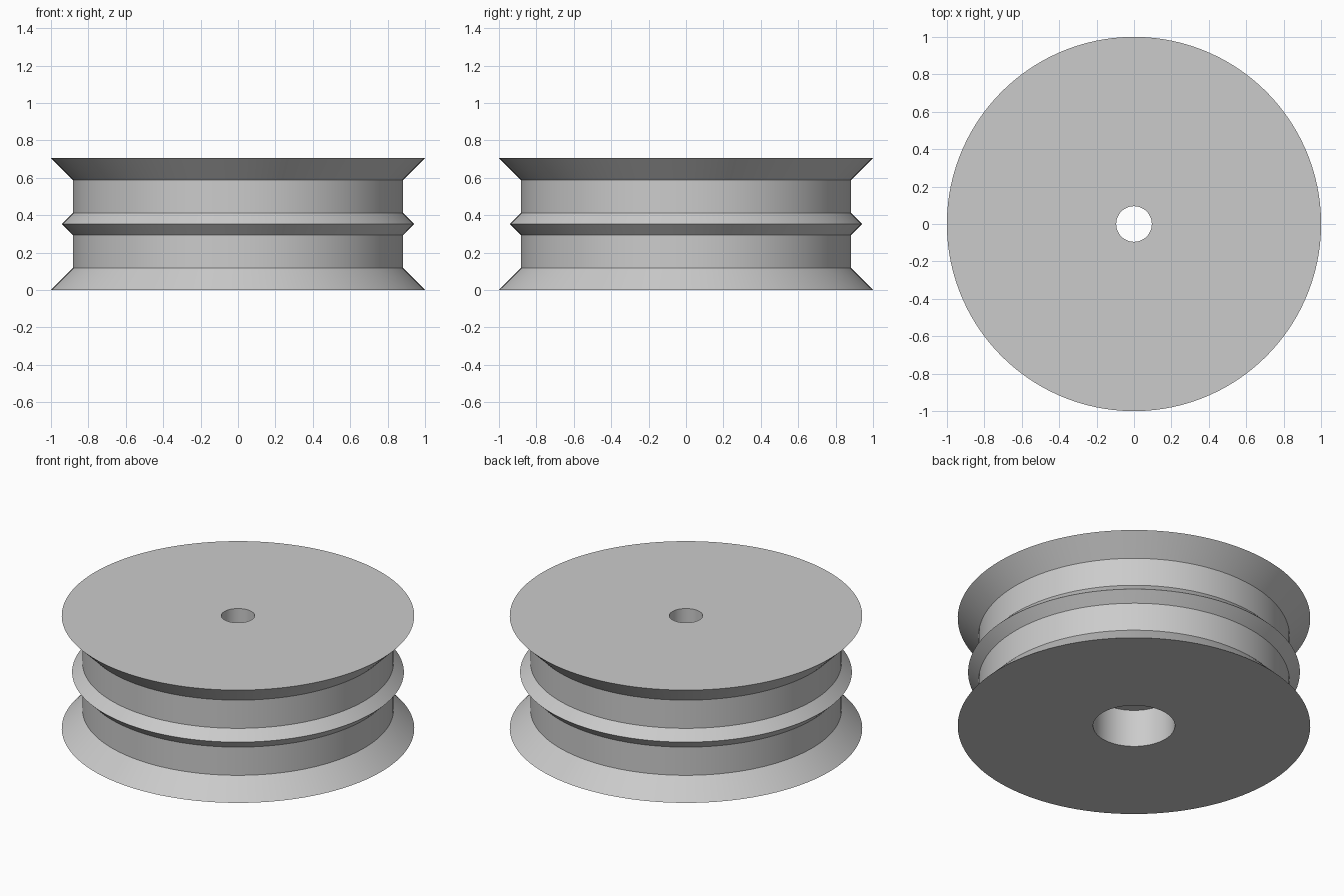
import bpy
import bmesh
import math

cube = bpy.data.objects.get("Cube")
if cube:
    bpy.data.objects.remove(cube, do_unlink=True)

SEGMENTS = 120
UNIT = 1 / 17          # the rim radius is 17 design units
HEIGHT = 12 * UNIT

grey = bpy.data.materials.new("plain_grey")
grey.use_nodes = True
colour = (0.6, 0.6, 0.6, 1)
grey.diffuse_color = colour
grey.node_tree.nodes["Principled BSDF"].inputs["Base Color"].default_value = colour


def lathe(name, profile):
    """Revolve a closed (radius, z) outline around the z axis."""
    bm = bmesh.new()
    verts = [bm.verts.new((r, 0, z)) for r, z in profile]
    edges = [bm.edges.new((a, b)) for a, b in zip(verts, verts[1:] + verts[:1])]
    bmesh.ops.spin(bm, geom=verts + edges, cent=(0, 0, 0), axis=(0, 0, 1),
                   angle=math.tau, steps=SEGMENTS, use_merge=True)
    bmesh.ops.remove_doubles(bm, verts=bm.verts, dist=1e-5)
    bmesh.ops.recalc_face_normals(bm, faces=bm.faces)
    mesh = bpy.data.meshes.new(name)
    bm.to_mesh(mesh)
    bm.free()
    mesh.materials.append(grey)
    obj = bpy.data.objects.new(name, mesh)
    bpy.context.collection.objects.link(obj)
    bpy.ops.object.select_all(action="DESELECT")
    obj.select_set(True)
    bpy.context.view_layer.objects.active = obj
    bpy.ops.object.shade_smooth_by_angle(angle=math.radians(30))
    return obj


# Outer outline: flared rim, groove floor and middle ridge, mirrored upward
lower = [(17 * UNIT, 0), (15 * UNIT, 2 * UNIT), (15 * UNIT, 5 * UNIT)]
ridge = [(16 * UNIT, 6 * UNIT)]
upper = [(r, HEIGHT - z) for r, z in reversed(lower)]

# Axle hole opening into a wider bearing recess underneath
axle_radius, recess_radius, recess_depth = 0.095, 0.232, 4 * UNIT
bore = [(axle_radius, HEIGHT), (axle_radius, recess_depth),
        (recess_radius, recess_depth), (recess_radius, 0)]

lathe("grooved_wheel", lower + ridge + upper + bore)
